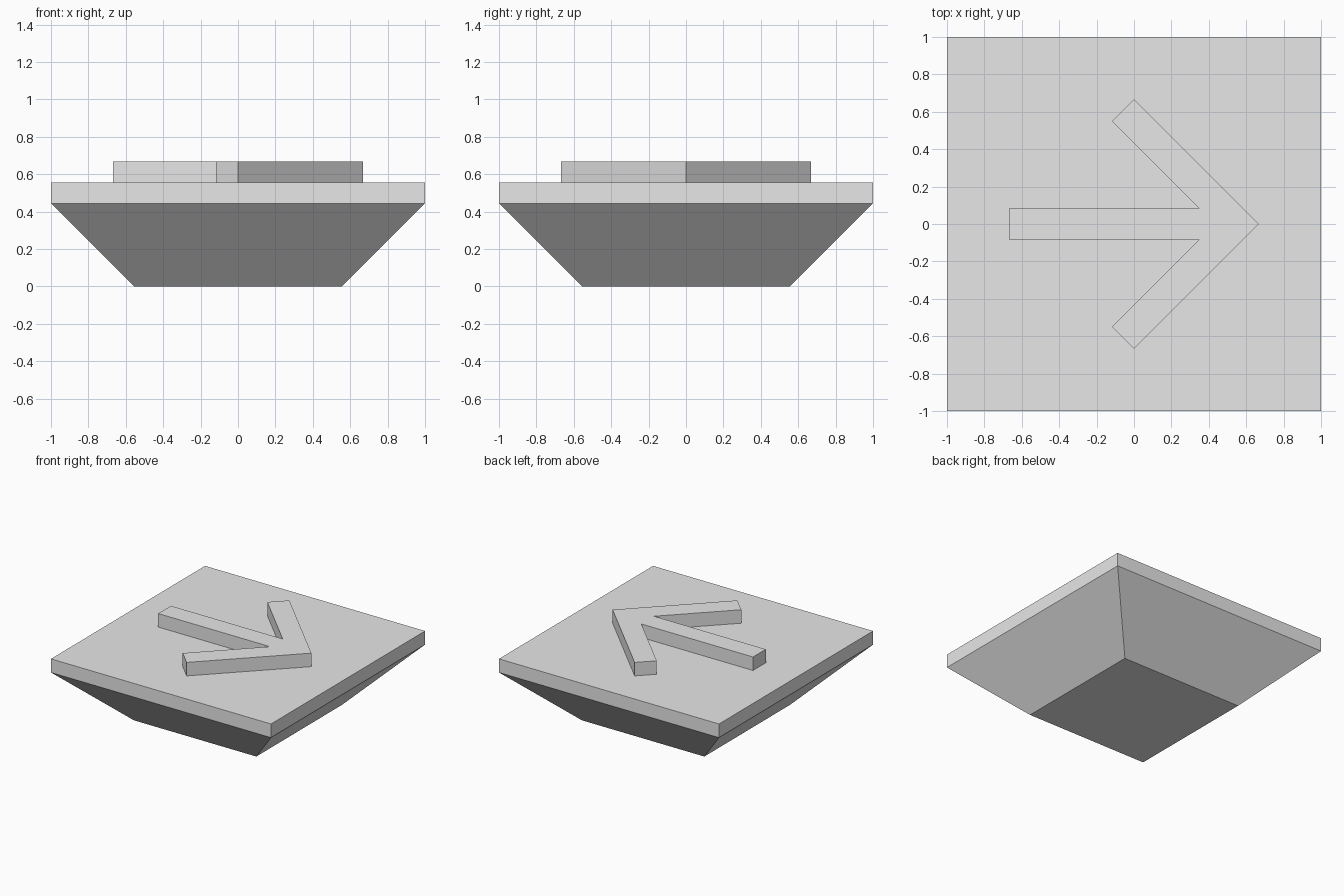
import bpy
import bmesh

cube = bpy.data.objects.get("Cube")
if cube:
    bpy.data.objects.remove(cube, do_unlink=True)

GREY = (0.8, 0.8, 0.8, 1.0)
grey = bpy.data.materials.new("plain grey")
grey.use_nodes = True
grey.diffuse_color = GREY
next(n for n in grey.node_tree.nodes
     if n.type == 'BSDF_PRINCIPLED').inputs["Base Color"].default_value = GREY

# Heights of the tile's layers
SLAB_BOTTOM, SLAB_TOP, ARROW_TOP = 0.444, 0.556, 0.667


def finish(name, bm):
    bmesh.ops.recalc_face_normals(bm, faces=bm.faces)
    mesh = bpy.data.meshes.new(name)
    bm.to_mesh(mesh)
    bm.free()
    mesh.materials.append(grey)
    obj = bpy.data.objects.new(name, mesh)
    bpy.context.collection.objects.link(obj)


def square(half):
    return [(-half, -half), (half, -half), (half, half), (-half, half)]


# Square slab with a tapered foot, lofted through square sections
bm = bmesh.new()
sections = [(0.556, 0), (1, SLAB_BOTTOM), (1, SLAB_TOP)]
rings = [[bm.verts.new((x, y, z)) for x, y in square(half)] for half, z in sections]
bm.faces.new(rings[0])
bm.faces.new(rings[-1])
for low, high in zip(rings, rings[1:]):
    for i in range(4):
        j = (i + 1) % 4
        bm.faces.new((low[i], low[j], high[j], high[i]))
finish("tapered_base", bm)

# Raised arrow: half an outline, mirrored across y and extruded
half = [(0, 0.667), (-0.118, 0.549), (0.348, 0.083), (-0.667, 0.083)]
outline = [(0.667, 0)] + half + [(x, -y) for x, y in reversed(half)]
bm = bmesh.new()
face = bm.faces.new([bm.verts.new((x, y, SLAB_TOP)) for x, y in outline])
top = bmesh.ops.extrude_face_region(bm, geom=[face], use_keep_orig=True)
bmesh.ops.translate(bm, vec=(0, 0, ARROW_TOP - SLAB_TOP),
                    verts=[v for v in top["geom"] if isinstance(v, bmesh.types.BMVert)])
finish("raised_arrow", bm)
